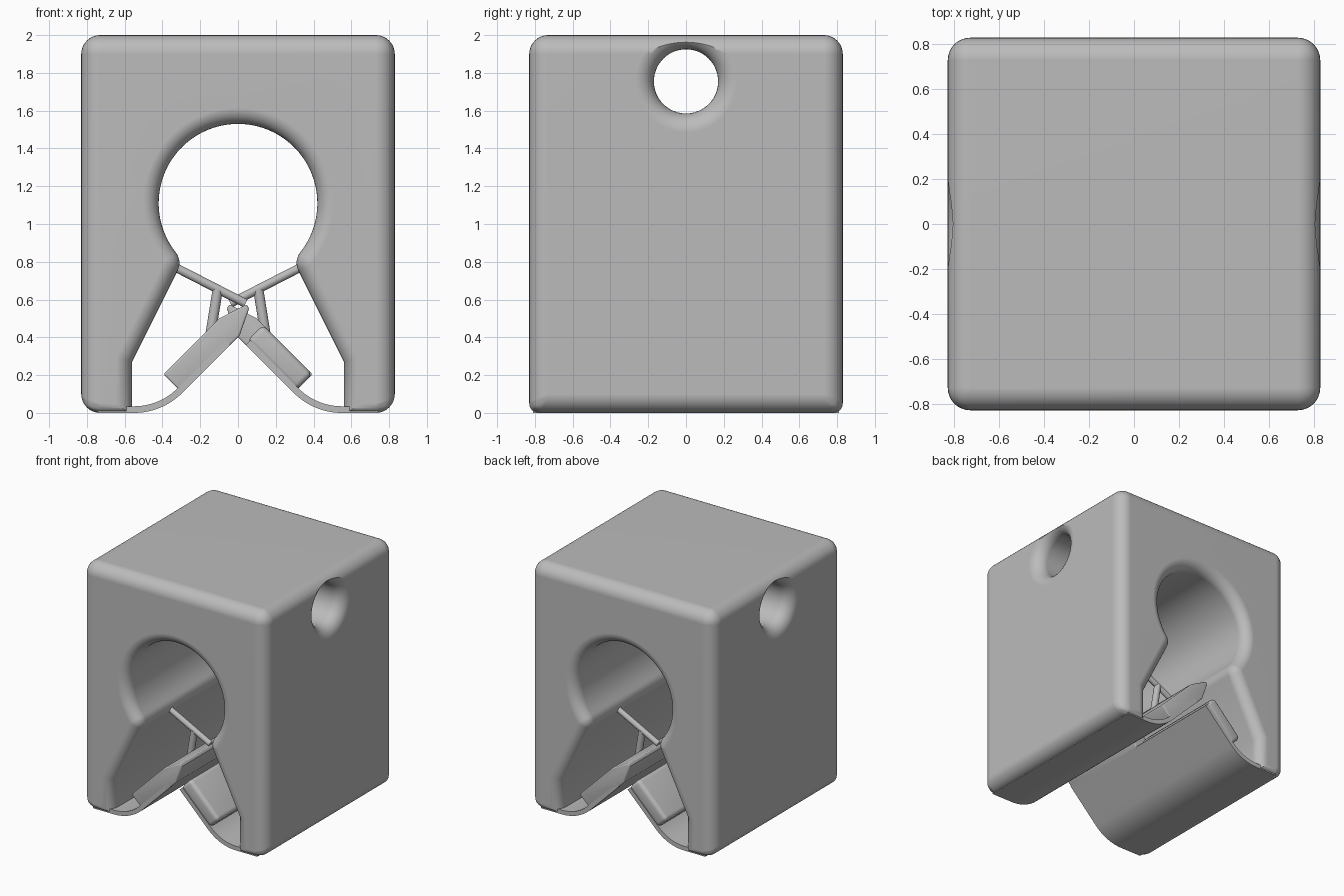
import bpy, bmesh
from math import sin, cos, pi, atan2, sqrt, radians
from mathutils import Vector, Matrix

HALF, ROUND, FLARE = 0.83, 0.1, 0.085

if "Cube" in bpy.data.objects:
    bpy.data.objects.remove(bpy.data.objects["Cube"])

grey = bpy.data.materials.new("plain grey")
grey.use_nodes = True
grey.diffuse_color = (0.5, 0.5, 0.5, 1)
grey.node_tree.nodes["Principled BSDF"].inputs["Base Color"].default_value = (0.5, 0.5, 0.5, 1)


def add_object(name, bm):
    bmesh.ops.recalc_face_normals(bm, faces=bm.faces)
    mesh = bpy.data.meshes.new(name)
    bm.to_mesh(mesh)
    bm.free()
    mesh.materials.append(grey)
    obj = bpy.data.objects.new(name, mesh)
    bpy.context.collection.objects.link(obj)
    return obj


def activate(obj):
    bpy.ops.object.select_all(action='DESELECT')
    obj.select_set(True)
    bpy.context.view_layer.objects.active = obj


def apply(obj, kind, **settings):
    mod = obj.modifiers.new(kind.title(), kind)
    for key, value in settings.items():
        setattr(mod, key, value)
    activate(obj)
    bpy.ops.object.modifier_apply(modifier=mod.name)


def smooth(obj):
    activate(obj)
    bpy.ops.object.shade_smooth_by_angle(angle=radians(35))


def loft(name, rings):
    """Closed solid through matching rings of points."""
    bm = bmesh.new()
    loops = [[bm.verts.new(p) for p in ring] for ring in rings]
    n = len(loops[0])
    for a, b in zip(loops, loops[1:]):
        for i in range(n):
            j = (i + 1) % n
            bm.faces.new((a[i], a[j], b[j], b[i]))
    bm.faces.new(loops[0])
    bm.faces.new(loops[-1])
    return add_object(name, bm)


def extrude(name, profile, y0, y1):
    return loft(name, [[(x, y, z) for x, z in profile] for y in (y0, y1)])


def flare_steps(radius, count=8):
    """Pairs of distance from the centre and widening, for a rounded mouth."""
    steps = [(HALF - radius + radius * sin(t), radius * (1 - cos(t)))
             for t in (pi / 2 * i / count for i in range(count + 1))]
    steps.append((HALF + 0.1, radius))
    return [(-p, d) for p, d in reversed(steps)] + steps


def keyhole(d):
    """Outline of the channel, widened by d."""
    cz, r, nr, nx = 1.11, 0.42, 0.09, 0.40
    nz = cz - sqrt((r + nr) ** 2 - nx ** 2)
    slope = Vector((1, 2)).normalized()
    normal = Vector((slope.y, -slope.x))
    start = Vector((-nx, nz)) + normal * (nr - d)
    corner = start - slope * ((0.56 + d + start.x) / slope.x)
    pts = [(-0.56 - d, -0.2), tuple(corner)]
    a0, a1 = atan2(normal.y, normal.x), atan2(cz - nz, nx)
    for i in range(9):
        a = a0 + (a1 - a0) * i / 8
        pts.append((-nx + (nr - d) * cos(a), nz + (nr - d) * sin(a)))
    for i in range(1, 29):
        a = a1 + pi + (pi / 2 - a1 - pi) * i / 28
        pts.append(((r + d) * cos(a), cz + (r + d) * sin(a)))
    return pts + [(-x, z) for x, z in reversed(pts[:-1])]


# Rounded block, with tighter rounding on the lower front and back edges
bm = bmesh.new()
bmesh.ops.create_cube(bm, size=1, matrix=Matrix.Translation((0, 0, 1)) @
                      Matrix.Diagonal((2 * HALF, 2 * HALF, 2, 1)))
weight = bm.edges.layers.float.new("bevel_weight_edge")
for e in bm.edges:
    low = all(v.co.z < 0.1 for v in e.verts)
    along_x = abs(e.verts[0].co.x - e.verts[1].co.x) > 1
    e[weight] = 0.5 if low and along_x else 1.0
block = add_object("clip_block", bm)
apply(block, 'BEVEL', width=ROUND, segments=8, limit_method='WEIGHT')

# Keyhole channel and cross hole, both with rounded mouths
channel = loft("channel_cutter", [[(x, y, z) for x, z in keyhole(d)]
                                  for y, d in flare_steps(FLARE)])
hole = loft("cross_hole_cutter",
            [[(x, (0.17 + d) * cos(a), 1.755 + (0.17 + d) * sin(a))
              for a in (2 * pi * i / 48 for i in range(48))]
             for x, d in flare_steps(ROUND)])
for cutter in (channel, hole):
    apply(block, 'BOOLEAN', object=cutter, operation='DIFFERENCE', solver='EXACT')
    bpy.data.objects.remove(cutter)
smooth(block)
block.modifiers.new("Weighted Normal", 'WEIGHTED_NORMAL').keep_sharp = True

# Frame of the sloping part of the spring flap
BEND, THICK = 0.36, 0.035
pivot = Vector((-0.55, BEND))
foot = pivot + Vector((1, -1)).normalized() * BEND


def on_slope(s, n):
    p = foot + Vector((1, 1)).normalized() * s + Vector((-1, 1)).normalized() * n
    return p.x, p.y


def flap_side(r, n):
    arc = [(pivot.x + r * sin(a), pivot.y - r * cos(a))
           for a in (pi / 4 * i / 12 for i in range(13))]
    return [(-0.74, BEND - r)] + arc + [on_slope(0.36, n)]


def rod(name, a, b, radius):
    a, b = Vector(a), Vector(b)
    bm = bmesh.new()
    turn = (b - a).to_track_quat('Z', 'Y').to_matrix().to_4x4()
    bmesh.ops.create_cone(bm, cap_ends=True, segments=20, radius1=radius, radius2=radius,
                          depth=(b - a).length,
                          matrix=Matrix.Translation((a + b) / 2) @ turn)
    return add_object(name, bm)


SHORT_PAD = [(0, 0.02), (0, 0.14), (0.37, 0.14), (0.37, 0.02)]
LONG_PAD = [(0, 0.02), (0, 0.14), (0.42, 0.14), (0.575, 0.09), (0.565, 0.065),
            (0.43, 0.0), (0.3, 0.0), (0.3, 0.02)]

# Each side has a flap, a short pad, a long finger and two thin struts
for side, angle in (("right", 0), ("left", pi)):
    flap = extrude(side + "_spring_flap",
                   flap_side(BEND, 0) + flap_side(BEND - THICK, THICK)[::-1], -0.81, 0.81)
    finger = extrude(side + "_long_finger", [on_slope(*p) for p in LONG_PAD], -0.81, -0.02)
    pad = extrude(side + "_short_pad", [on_slope(*p) for p in SHORT_PAD], 0.02, 0.81)
    for part in (finger, pad):
        apply(part, 'BEVEL', width=0.03, segments=4, limit_method='ANGLE',
              angle_limit=radians(50))
    y = -0.41
    strut = rod(side + "_long_strut", (-0.36, y, 0.785), (0.04, y, 0.58), 0.023)
    brace = rod(side + "_short_strut", (-0.145, y, 0.42), (-0.107, y, 0.655), 0.027)
    for part in (flap, finger, pad, strut, brace):
        part.data.transform(Matrix.Rotation(angle, 4, 'Z'))
        smooth(part)
